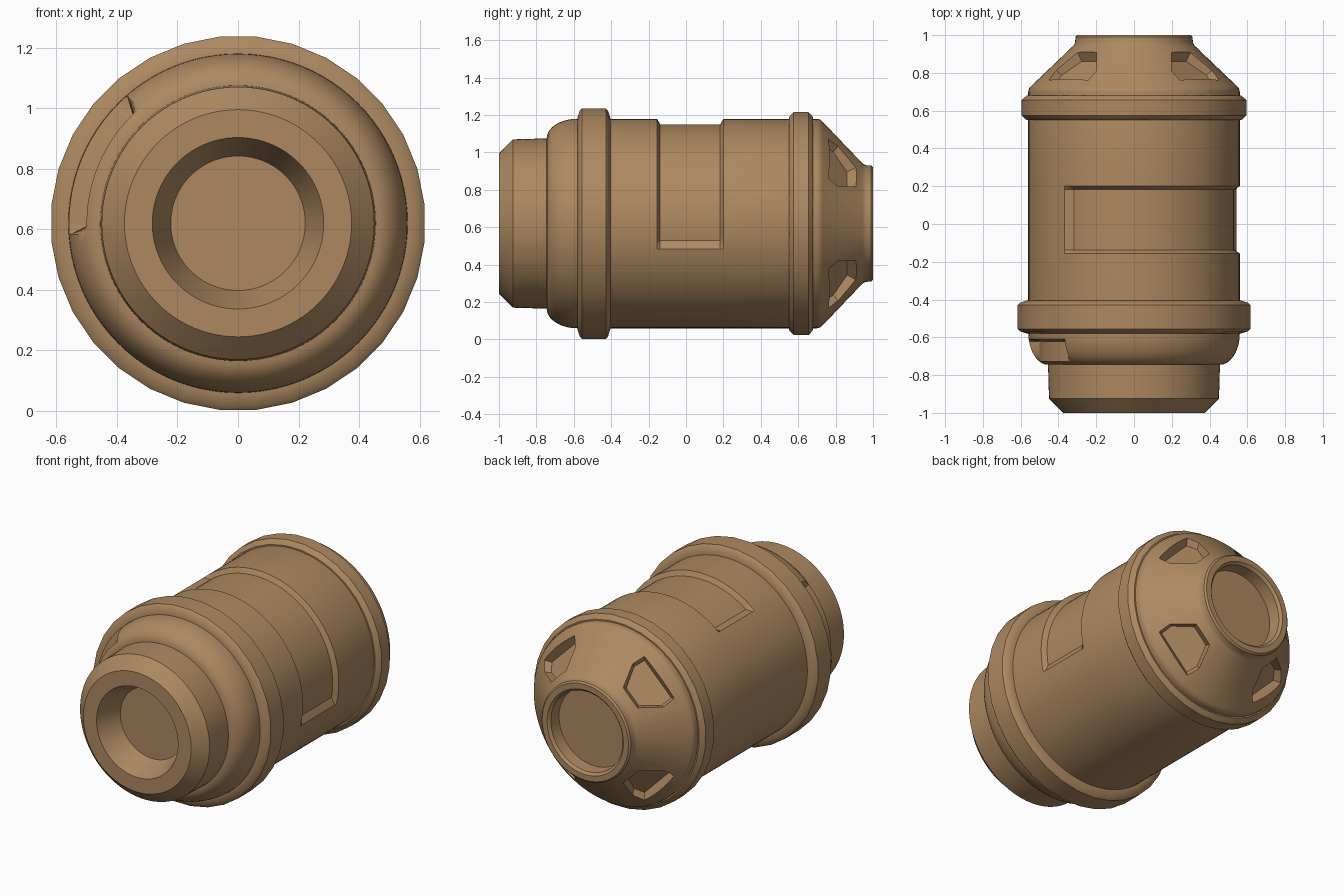
import bpy, bmesh, math
from mathutils import Vector

if "Cube" in bpy.data.objects:
    bpy.data.objects.remove(bpy.data.objects["Cube"])

CZ = 0.62  # height of the long axis
tan = bpy.data.materials.new("tan_brown")
tan.diffuse_color = (0.42, 0.25, 0.12, 1)
tan.use_nodes = True
tan.node_tree.nodes["Principled BSDF"].inputs["Base Color"].default_value = tan.diffuse_color

# recesses: start angle, end angle, angle ramp, y start, y end, y ramp, floor radius
RECESSES = [(-14, 131, 4, -0.155, 0.20, 0.017, 0.53),
            (131, 184, 3, -0.76, -0.61, 0.012, 0.50)]


def sunk(r, deg, y):
    for a0, a1, aw, y0, y1, yw, floor in RECESSES:
        d = (deg - a0) % 360
        f = min(d / aw, (a1 - a0 - d) / aw, (y - y0) / yw, (y1 - y) / yw, 1)
        if f > 0:
            r += f * (min(r, floor) - r)
    return r


def finish(bm, name):
    bmesh.ops.recalc_face_normals(bm, faces=bm.faces[:])
    me = bpy.data.meshes.new(name)
    bm.to_mesh(me)
    bm.free()
    me.materials.append(tan)
    ob = bpy.data.objects.new(name, me)
    bpy.context.collection.objects.link(ob)
    return ob


def lathe(name, profile, angles, closed=False, shape=lambda r, deg, y: r):
    bm = bmesh.new()
    rings = []
    for y, r in profile:
        ring = []
        for a in angles:
            rr, t = shape(r, a, y), math.radians(a)
            ring.append(bm.verts.new((rr * math.cos(t), y, CZ + rr * math.sin(t))))
        rings.append(ring)
    n = len(angles)
    pairs = list(zip(rings, rings[1:]))
    if closed:
        pairs.append((rings[-1], rings[0]))
    else:
        bm.faces.new(rings[0])
        bm.faces.new(rings[-1])
    for p, q in pairs:
        for i in range(n):
            j = (i + 1) % n
            bm.faces.new((p[i], p[j], q[j], q[i]))
    return finish(bm, name)


def smooth(ob, angle=28):
    bpy.ops.object.select_all(action='DESELECT')
    ob.select_set(True)
    bpy.context.view_layer.objects.active = ob
    bpy.ops.object.shade_smooth_by_angle(angle=math.radians(angle))


# main body: front socket, neck, dome, barrel, cone, rear socket
dome_y = sorted([-0.745 + 0.165 * (1 - math.cos(math.radians(a))) for a in range(0, 91, 9)]
                + [-0.622, -0.61])
dome = [(y, 0.455 + 0.105 * math.sqrt(max(0, 1 - ((y + 0.58) / 0.165) ** 2))) for y in dome_y]
profile = [(-0.85, 0.222), (-1, 0.283), (-1, 0.375), (-0.925, 0.45), (-0.75, 0.455)] + dome + [
    (-0.155, 0.56), (-0.138, 0.56), (0.183, 0.56), (0.20, 0.56),
    (0.70, 0.56), (0.717, 0.556), (0.73, 0.545), (0.945, 0.32), (0.96, 0.312),
    (0.99, 0.31), (1, 0.30), (1, 0.265), (0.985, 0.25), (0.91, 0.245)]
angles = {i * 3.75 for i in range(96)}
for a0, a1, aw, *_ in RECESSES:
    angles |= {a % 360 for a in (a0, a0 + aw, a1 - aw, a1)}
body = lathe("body", profile, sorted(angles), shape=sunk)

# four pockets cut into the rear cone
slope = Vector((0.545 - 0.32, 0.945 - 0.73)).normalized()
bm = bmesh.new()
outline = [(-0.16, -0.085), (0.16, -0.085), (0.165, 0.0), (0.075, 0.13), (-0.075, 0.13), (-0.165, 0.0)]
for k in range(4):
    t = math.radians(45 + 90 * k)
    radial = Vector((math.cos(t), 0, math.sin(t)))
    side = Vector((-math.sin(t), 0, math.cos(t)))
    axis = Vector((0, 1, 0))
    up = (axis * slope.y - radial * slope.x)
    out = (axis * slope.x + radial * slope.y)
    mid = Vector((0, 0, CZ)) + axis * 0.825 + radial * 0.446
    layers = []
    for depth, s in ((-0.055, 0.82), (0.06, 1.12)):
        layers.append([bm.verts.new(mid + side * u * s + up * (0.02 + (v - 0.02) * s) + out * depth)
                       for u, v in outline])
    lo, hi = layers
    bm.faces.new(lo)
    bm.faces.new(hi)
    for i in range(6):
        j = (i + 1) % 6
        bm.faces.new((lo[i], lo[j], hi[j], hi[i]))
cutter = finish(bm, "pocket_cutter")
bpy.context.view_layer.objects.active = body
mod = body.modifiers.new("pockets", 'BOOLEAN')
mod.operation = 'DIFFERENCE'
mod.solver = 'EXACT'
mod.object = cutter
bpy.ops.object.modifier_apply(modifier=mod.name)
bpy.data.objects.remove(cutter)
smooth(body)

# raised bands around the barrel
flat_angles = [(i + 0.5) * 11.25 for i in range(32)]
bands = [("front_band", -0.58, -0.405, 0.619), ("rear_band", 0.55, 0.68, 0.598)]
for name, y0, y1, r in bands:
    ring = [(y0, 0.53), (y0, 0.57), (y0 + 0.012, r - 0.012), (y0 + 0.024, r),
            (y1 - 0.024, r), (y1 - 0.012, r - 0.012), (y1, 0.57), (y1, 0.53)]
    smooth(lathe(name, ring, flat_angles, closed=True))
